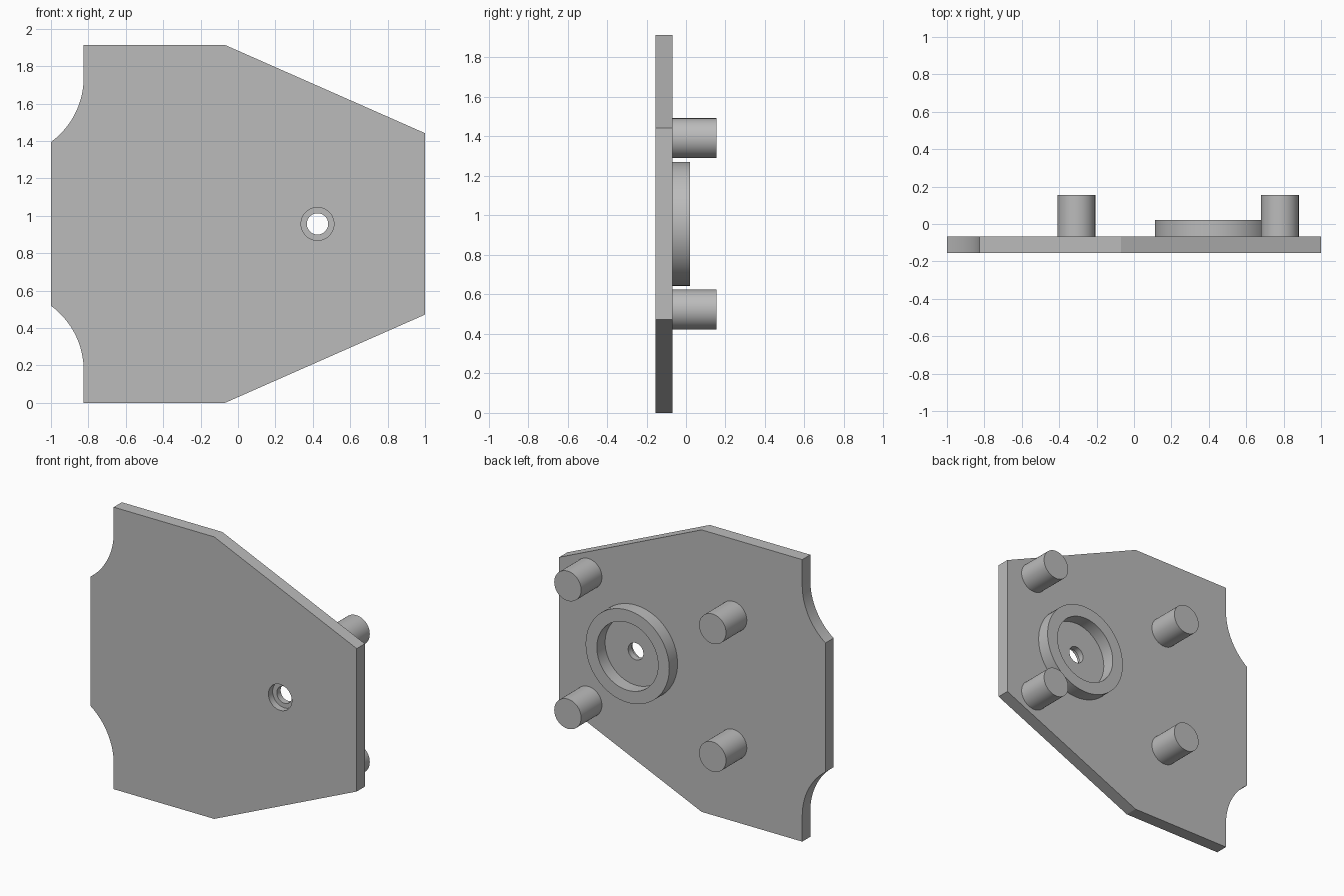
import bpy
import bmesh
from math import atan2, cos, sin, radians

cube = bpy.data.objects.get("Cube")
if cube:
    bpy.data.objects.remove(cube, do_unlink=True)

FRONT, BACK = -0.155, -0.068   # plate faces along y
MID = 0.957                    # mirror height of the plate
HUB_X = 0.425

grey = bpy.data.materials.new("plain grey")
grey.use_nodes = True
color = (0.5, 0.5, 0.5, 1)
grey.diffuse_color = color
grey.node_tree.nodes["Principled BSDF"].inputs["Base Color"].default_value = color


def extrude_profile(name, points, y0, y1):
    """Prism from an x-z outline, running from y0 to y1."""
    bm = bmesh.new()
    face = bm.faces.new([bm.verts.new((x, y0, z)) for x, z in points])
    grown = bmesh.ops.extrude_face_region(bm, geom=[face])["geom"]
    verts = [g for g in grown if isinstance(g, bmesh.types.BMVert)]
    bmesh.ops.translate(bm, verts=verts, vec=(0, y1 - y0, 0))
    bmesh.ops.recalc_face_normals(bm, faces=bm.faces)
    mesh = bpy.data.meshes.new(name)
    bm.to_mesh(mesh)
    bm.free()
    mesh.materials.append(grey)
    obj = bpy.data.objects.new(name, mesh)
    bpy.context.collection.objects.link(obj)
    return obj


def disc(name, x, z, radius, y0, y1, sides=64):
    angles = [radians(360 * i / sides) for i in range(sides)]
    return extrude_profile(name, [(x + radius * cos(a), z + radius * sin(a)) for a in angles], y0, y1)


def activate(obj):
    bpy.ops.object.select_all(action="DESELECT")
    obj.select_set(True)
    bpy.context.view_layer.objects.active = obj


def cut(obj, cutter):
    mod = obj.modifiers.new("cut", "BOOLEAN")
    mod.operation = "DIFFERENCE"
    mod.solver = "EXACT"
    mod.object = cutter
    activate(obj)
    bpy.ops.object.modifier_apply(modifier=mod.name)
    bpy.data.objects.remove(cutter, do_unlink=True)


# Plate outline: upper half with a concave corner, mirrored for the lower half
arc_x, arc_z, arc_r = -1.253, 0.783, 0.428
end = atan2(-0.345, 0.253)
arc = [(arc_x + arc_r * cos(end * i / 16), arc_z + arc_r * sin(end * i / 16)) for i in range(17)]
arc[-1] = (-1, arc[-1][1])
upper = [(1, 0.485), (-0.07, MID), (-0.825, MID)] + arc
outline = [(x, MID + z) for x, z in upper] + [(x, MID - z) for x, z in reversed(upper)]
plate = extrude_profile("plate", outline, FRONT, BACK)

# Through hole with a counterbore on the front
cut(plate, disc("hole_cutter", HUB_X, MID, 0.057, -0.3, 0.1))
cut(plate, disc("counterbore_cutter", HUB_X, MID, 0.088, -0.3, FRONT + 0.045))

# Raised ring around the hole
ring = disc("bearing_ring", HUB_X, MID, 0.314, BACK, 0.021)
cut(ring, disc("ring_cutter", HUB_X, MID, 0.23, -0.3, 0.3))

# Four round pegs on the back
pegs = [disc(f"{side}_{level}_peg", x, MID + dz, 0.101, BACK, 0.155)
        for side, x in (("right", -0.308), ("left", 0.78))
        for level, dz in (("upper", 0.434), ("lower", -0.434))]

for obj in [plate, ring] + pegs:
    activate(obj)
    bpy.ops.object.shade_smooth_by_angle(angle=radians(20))
